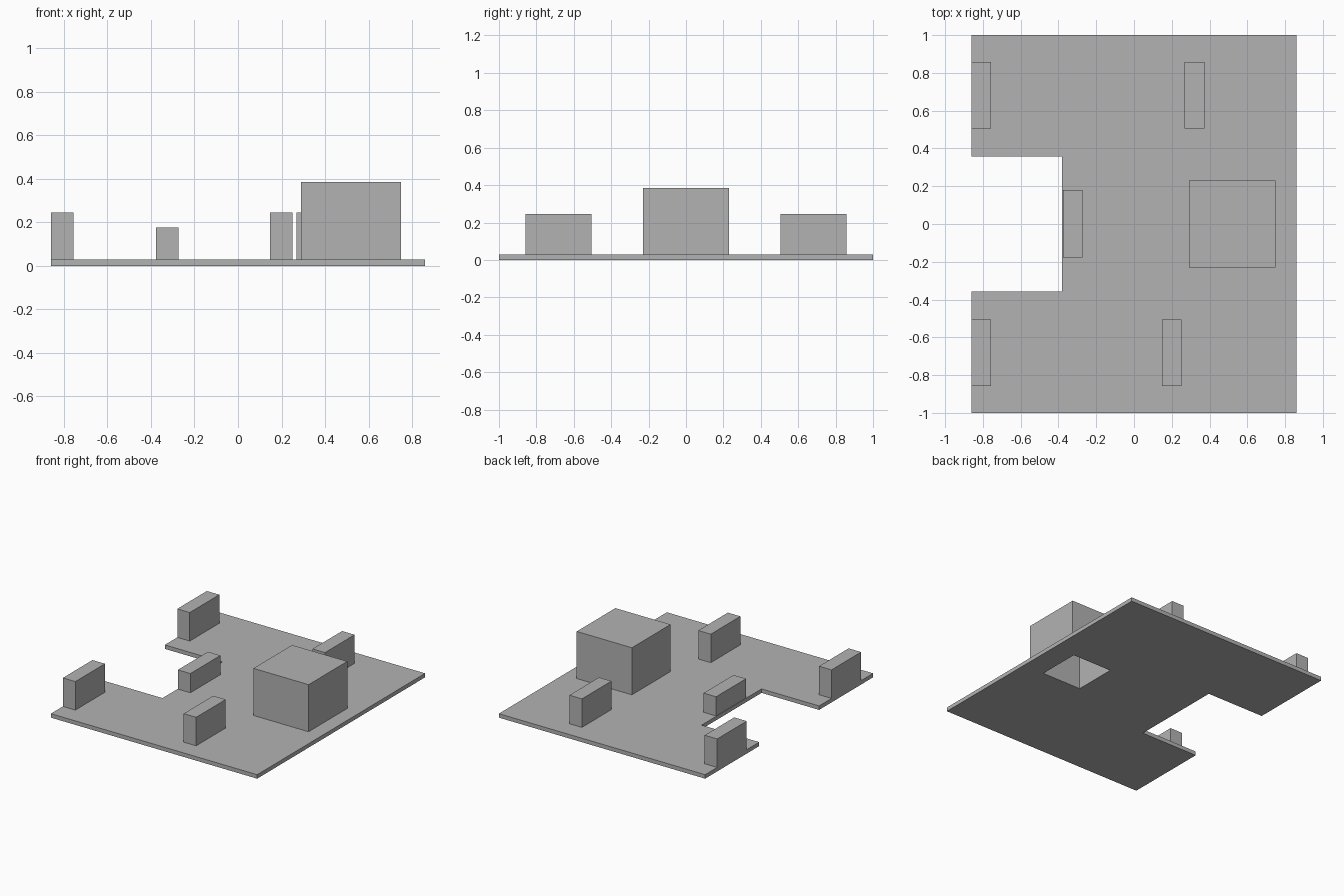
import bpy
import bmesh

cube = bpy.data.objects.get("Cube")
if cube:
    bpy.data.objects.remove(cube, do_unlink=True)

grey = bpy.data.materials.new("plain grey")
grey.use_nodes = True
colour = (0.45, 0.45, 0.45, 1)
grey.diffuse_color = colour
grey.node_tree.nodes["Principled BSDF"].inputs["Base Color"].default_value = colour

BASE = 0.03


def box(name, x, y, z):
    """Box spanning the given (low, high) ranges."""
    bm = bmesh.new()
    bmesh.ops.create_cube(bm, size=1)
    for v in bm.verts:
        v.co = [r[0] if c < 0 else r[1] for c, r in zip(v.co, (x, y, z))]
    mesh = bpy.data.meshes.new(name)
    bm.to_mesh(mesh)
    bm.free()
    mesh.materials.append(grey)
    obj = bpy.data.objects.new(name, mesh)
    bpy.context.collection.objects.link(obj)
    return obj


def cut(obj, cutter):
    mod = obj.modifiers.new("cut", "BOOLEAN")
    mod.operation = "DIFFERENCE"
    mod.solver = "EXACT"
    mod.object = cutter
    cutter.hide_render = True
    cutter.hide_set(True)


# Base plate with a notch in one side
plate = box("base_plate", (-0.86, 0.86), (-1, 1), (0, BASE))
cut(plate, box("notch_cutter", (-1, -0.38), (-0.357, 0.357), (-0.1, 0.1)))

# Large block, hollow from underneath
block = box("large_block", (0.29, 0.75), (-0.23, 0.23), (BASE, 0.385))
shaft = box("shaft_cutter", (0.355, 0.685), (-0.165, 0.165), (-0.1, 0.33))
cut(plate, shaft)
cut(block, shaft)

# Upright blocks at the edges and beside the notch
box("notch_block", (-0.377, -0.273), (-0.177, 0.18), (BASE, 0.175))
for name, x, side in (("front_edge_block", -0.86, -1), ("back_edge_block", -0.86, 1),
                      ("front_inner_block", 0.147, -1), ("back_inner_block", 0.268, 1)):
    y = sorted((side * 0.505, side * 0.857))
    box(name, (x, x + 0.104), y, (BASE, 0.245))
